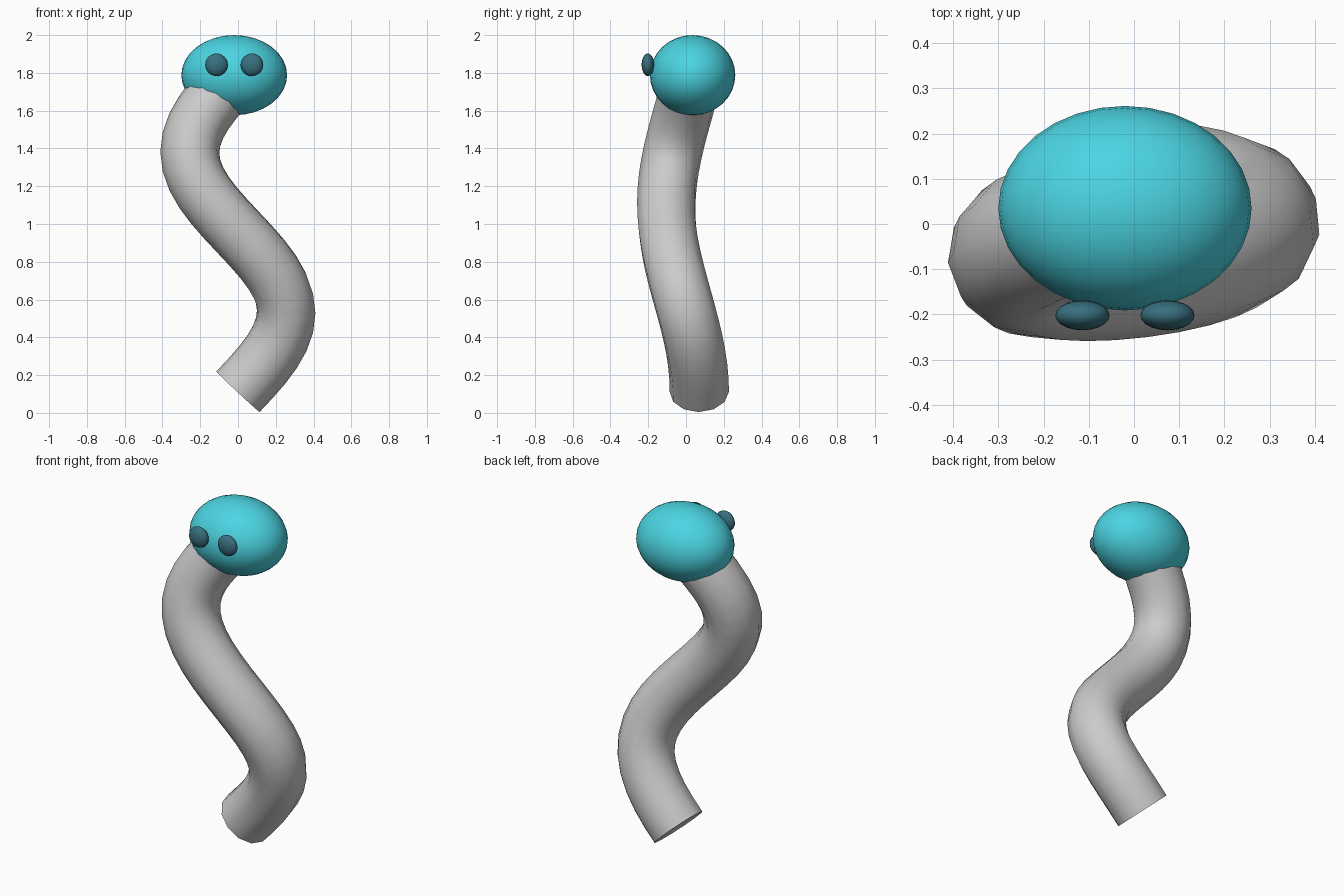
import bpy
from math import sin, cos, pi

if "Cube" in bpy.data.objects:
    bpy.data.objects.remove(bpy.data.objects["Cube"])


def material(name, rgb):
    mat = bpy.data.materials.new(name)
    mat.diffuse_color = (*rgb, 1)
    mat.use_nodes = True
    mat.node_tree.nodes["Principled BSDF"].inputs["Base Color"].default_value = mat.diffuse_color
    return mat


def ellipsoid(name, centre, radii, segments, rings, mat):
    bpy.ops.mesh.primitive_uv_sphere_add(segments=segments, ring_count=rings,
                                         radius=1, location=centre)
    ob = bpy.context.object
    ob.name = name
    ob.scale = radii
    bpy.ops.object.transform_apply(location=False, rotation=False, scale=True)
    bpy.ops.object.shade_smooth()
    ob.data.materials.append(mat)
    return ob


# Body: 12-sided tube swept along a gentle 3D wave
STEPS = 24
curve = bpy.data.curves.new("body", 'CURVE')
curve.dimensions = '3D'
curve.bevel_depth = 0.157
curve.bevel_resolution = 4
curve.use_fill_caps = True
spline = curve.splines.new('POLY')
spline.points.add(STEPS)
for i, p in enumerate(spline.points):
    t = i / STEPS
    p.co = (0.255 * sin(2 * pi * t),
            -0.017 + 0.0875 * cos(1.72 * pi * t),
            0.112 + 1.69 * t, 1)
body = bpy.data.objects.new("body", curve)
bpy.context.collection.objects.link(body)
bpy.ops.object.select_all(action='DESELECT')
body.select_set(True)
bpy.context.view_layer.objects.active = body
bpy.ops.object.convert(target='MESH')
bpy.ops.object.shade_smooth_by_angle(angle=pi / 4)

# Head
HEAD_X = -0.02
teal = material("teal", (0.07, 0.66, 0.76))
ellipsoid("head", (HEAD_X, 0.035, 1.788), (0.28, 0.226, 0.212), 32, 16, teal)

# Eyes
dark = material("dark_teal", (0.04, 0.16, 0.21))
for side, s in (("left", -1), ("right", 1)):
    ellipsoid(side + "_eye", (HEAD_X + s * 0.094, -0.202, 1.843),
              (0.06, 0.033, 0.06), 20, 12, dark)
